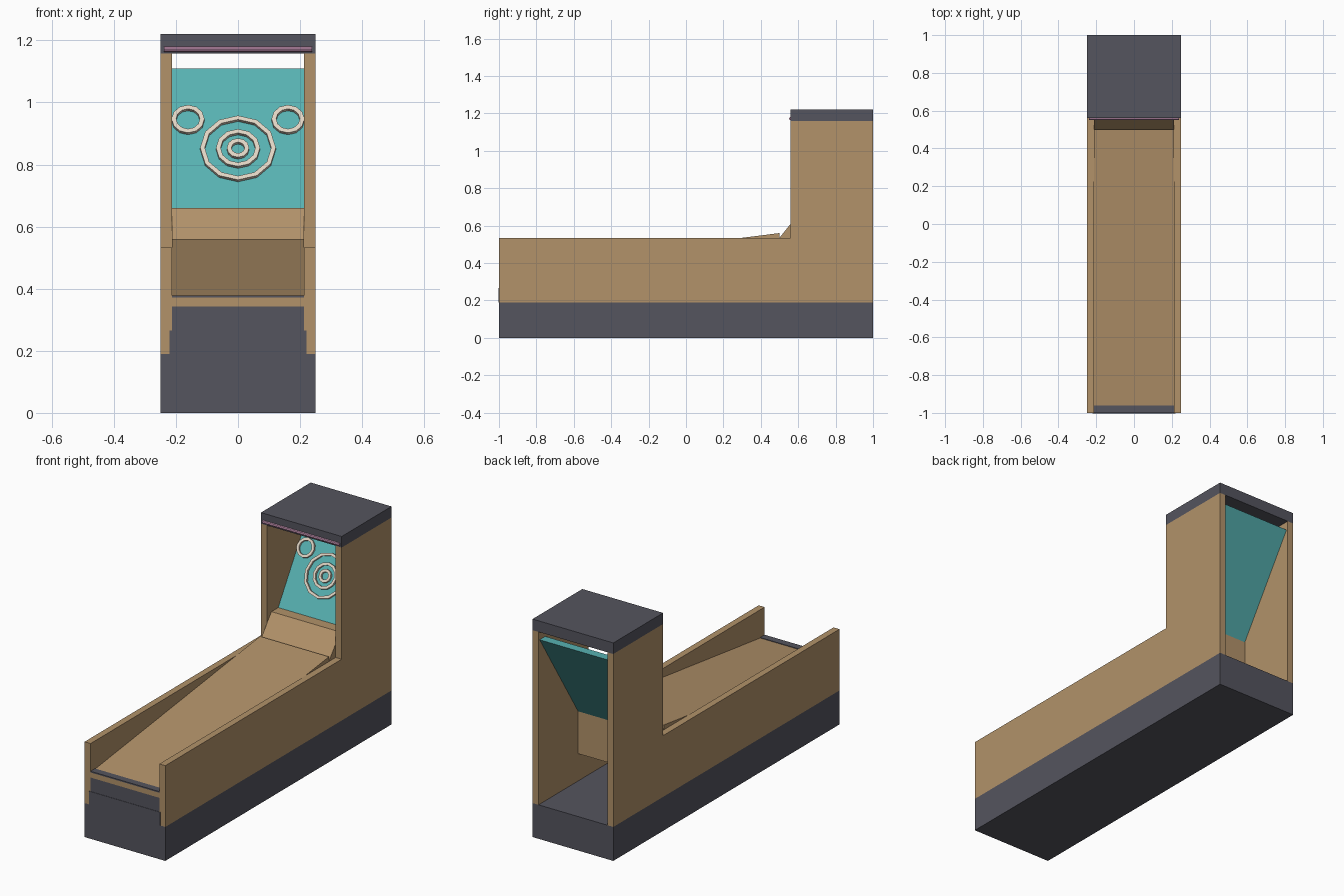
import bpy, bmesh, math
from mathutils import Matrix

cube = bpy.data.objects.get("Cube")
if cube:
    bpy.data.objects.remove(cube, do_unlink=True)


def material(name, rgb):
    m = bpy.data.materials.new(name)
    m.use_nodes = True
    m.diffuse_color = (*rgb, 1)
    m.node_tree.nodes["Principled BSDF"].inputs["Base Color"].default_value = (*rgb, 1)
    return m


WOOD = material("tan_wood", (0.445, 0.288, 0.144))
DARK = material("dark_grey", (0.089, 0.089, 0.112))
TEAL = material("teal", (0.095, 0.445, 0.445))
CREAM = material("cream", (0.75, 0.66, 0.55))
PINK = material("pink", (0.52, 0.27, 0.42))


def finish(name, bm, mat):
    bmesh.ops.recalc_face_normals(bm, faces=bm.faces)
    mesh = bpy.data.meshes.new(name)
    bm.to_mesh(mesh)
    bm.free()
    mesh.materials.append(mat)
    obj = bpy.data.objects.new(name, mesh)
    bpy.context.collection.objects.link(obj)
    return obj


def prism(name, profile, x0, x1, mat):
    """Extrude a (y, z) outline along x."""
    bm = bmesh.new()
    face = bm.faces.new([bm.verts.new((x0, y, z)) for y, z in profile])
    out = bmesh.ops.extrude_face_region(bm, geom=[face])
    moved = [v for v in out["geom"] if isinstance(v, bmesh.types.BMVert)]
    bmesh.ops.translate(bm, verts=moved, vec=(x1 - x0, 0, 0))
    return finish(name, bm, mat)


def box(name, half_x, y0, y1, z0, z1, mat):
    return prism(name, [(y0, z0), (y1, z0), (y1, z1), (y0, z1)], -half_x, half_x, mat)


HALF, INNER = 0.25, 0.213
BASE_TOP, RAIL, ROOF = 0.19, 0.533, 1.158
TOWER = 0.56

# Cabinet
box("base", HALF, -1, 1, 0, BASE_TOP, DARK)
box("roof", HALF, TOWER, 1, ROOF, 1.22, DARK)
wall = [(-1, BASE_TOP), (1, BASE_TOP), (1, ROOF), (TOWER, ROOF), (TOWER, RAIL), (-1, RAIL)]
for side, sx in (("left", 1), ("right", -1)):
    prism(side + "_wall", wall, sx * INNER, sx * HALF, WOOD)

# Front panel below the lane
box("front_panel", INNER, -1, -0.96, BASE_TOP, 0.343, DARK)
box("front_kick_plate", 0.22, -1.002, -0.99, BASE_TOP, 0.265, DARK)
box("front_ledge", INNER, -1, -0.96, 0.371, 0.378, DARK)

# Sloped lane with a lip, then the kicker in front of the target
prism("lane", [(-1, 0.343), (0.5, 0.343), (0.5, 0.56), (-0.96, 0.375),
               (-0.96, 0.371), (-1, 0.371)], -INNER, INNER, WOOD)
prism("kicker", [(0.5, 0.343), (0.65, 0.343), (0.65, 0.58), (0.66, 0.66),
                 (0.6, 0.66), (0.5, 0.535)], -INNER, INNER, WOOD)

# Leaning target board
LOW, HIGH = (0.66, 0.66), (0.94, 1.11)
prism("target_board", [LOW, HIGH, (0.99, 1.11), (0.65, 0.58)], -INNER, INNER, TEAL)
run, rise = HIGH[0] - LOW[0], HIGH[1] - LOW[1]
tilt = math.atan2(rise, run)


def ring(name, x, z, radius, width=0.015, depth=0.012, sides=12):
    """Flat twelve-sided hoop lying on the target board."""
    bm = bmesh.new()
    loops = []
    for r, h in ((radius, 0), (radius, depth), (radius - width, depth), (radius - width, 0)):
        loops.append([bm.verts.new((r * math.sin(math.tau * i / sides),
                                    r * math.cos(math.tau * i / sides), h))
                      for i in range(sides)])
    for a, b in zip(loops, loops[1:] + loops[:1]):
        for i in range(sides):
            j = (i + 1) % sides
            bm.faces.new((a[i], a[j], b[j], b[i]))
    y = LOW[0] + (z - LOW[1]) * run / rise
    bm.transform(Matrix.Translation((x, y, z)) @ Matrix.Rotation(tilt, 4, "X"))
    finish(name, bm, CREAM)


for label, radius in (("outer", 0.122), ("middle", 0.071), ("inner", 0.036)):
    ring(label + "_target_ring", 0, 0.848, radius)
for side, sx in (("left", 1), ("right", -1)):
    ring(side + "_bonus_ring", sx * 0.161, 0.941, 0.053)

# Light tube across the roof edge
bm = bmesh.new()
bmesh.ops.create_cone(bm, cap_ends=True, segments=8, radius1=0.009, radius2=0.009, depth=0.476)
bm.transform(Matrix.Translation((0, TOWER, 1.172)) @ Matrix.Rotation(math.pi / 2, 4, "Y"))
finish("light_tube", bm, PINK)
